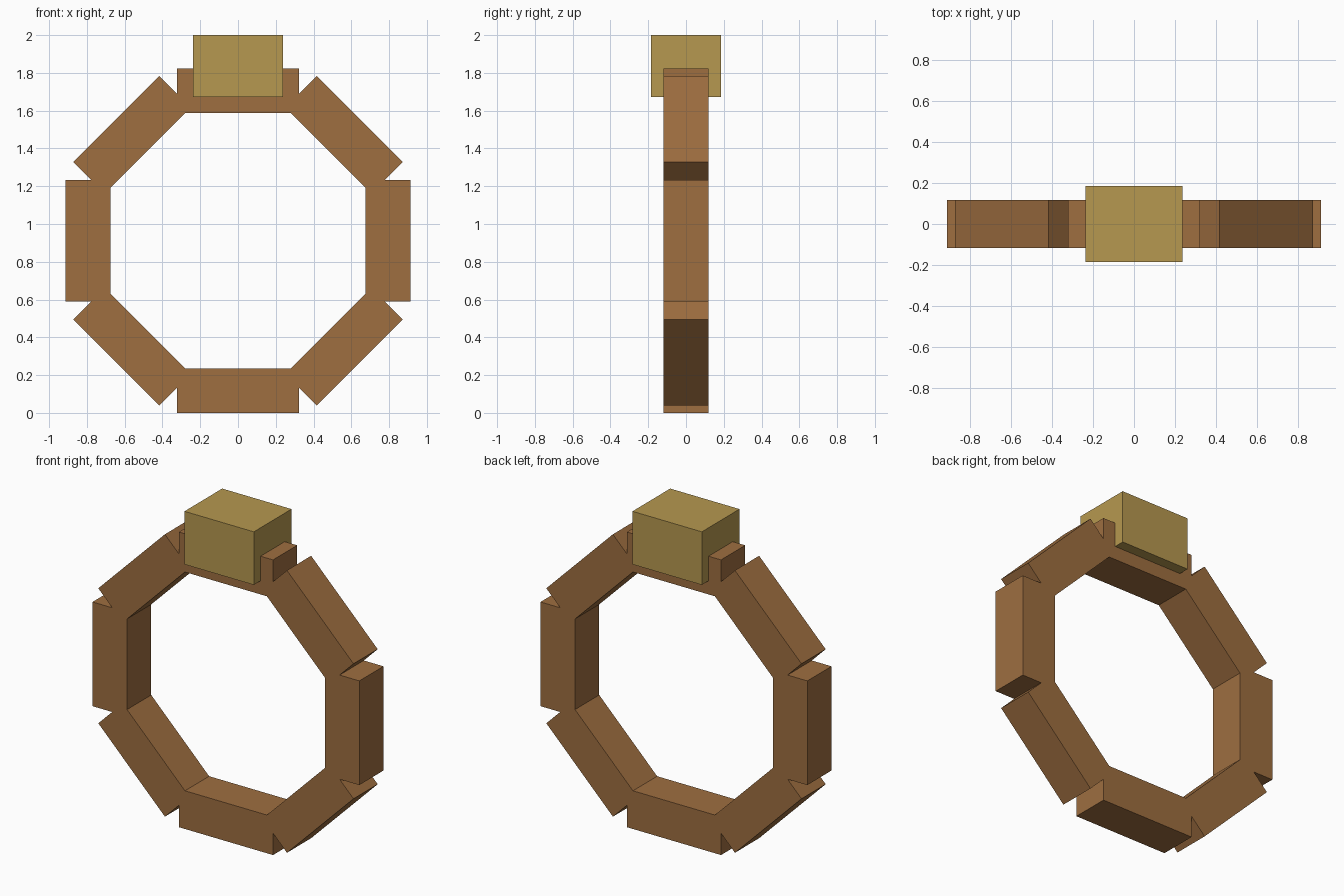
import bpy
from math import pi, sin, cos
from mathutils import Matrix, Vector

if "Cube" in bpy.data.objects:
    bpy.data.objects.remove(bpy.data.objects["Cube"])

SEGMENTS = 8
CENTRE_Z = 0.912
OUTER = 0.912
THICK = 0.236
LENGTH = 0.644
DEPTH = 0.236


def material(name, color):
    m = bpy.data.materials.new(name)
    m.diffuse_color = (*color, 1)
    m.use_nodes = True
    m.node_tree.nodes["Principled BSDF"].inputs["Base Color"].default_value = m.diffuse_color
    return m


def box(name, size, loc, mat, angle=0):
    bpy.ops.mesh.primitive_cube_add(size=1)
    ob = bpy.context.object
    ob.name = name
    ob.data.transform(Matrix.Diagonal((*size, 1)))
    ob.location = Vector(loc)
    ob.rotation_euler = (0, angle, 0)
    ob.data.materials.append(mat)
    return ob


band_mat = material("bronze", (0.342, 0.156, 0.051))
stone_mat = material("gold", (0.468, 0.314, 0.08))

# Band: eight straight blocks around an octagon
radius = OUTER - THICK / 2
for i in range(SEGMENTS):
    a = 2 * pi * i / SEGMENTS
    box(f"band_segment_{i + 1}", (LENGTH, DEPTH, THICK),
        (radius * sin(a), 0, CENTRE_Z + radius * cos(a)), band_mat, a)

# Stone block seated on the top segment
box("stone", (0.474, 0.368, 0.328), (0, 0, 1.836), stone_mat)
